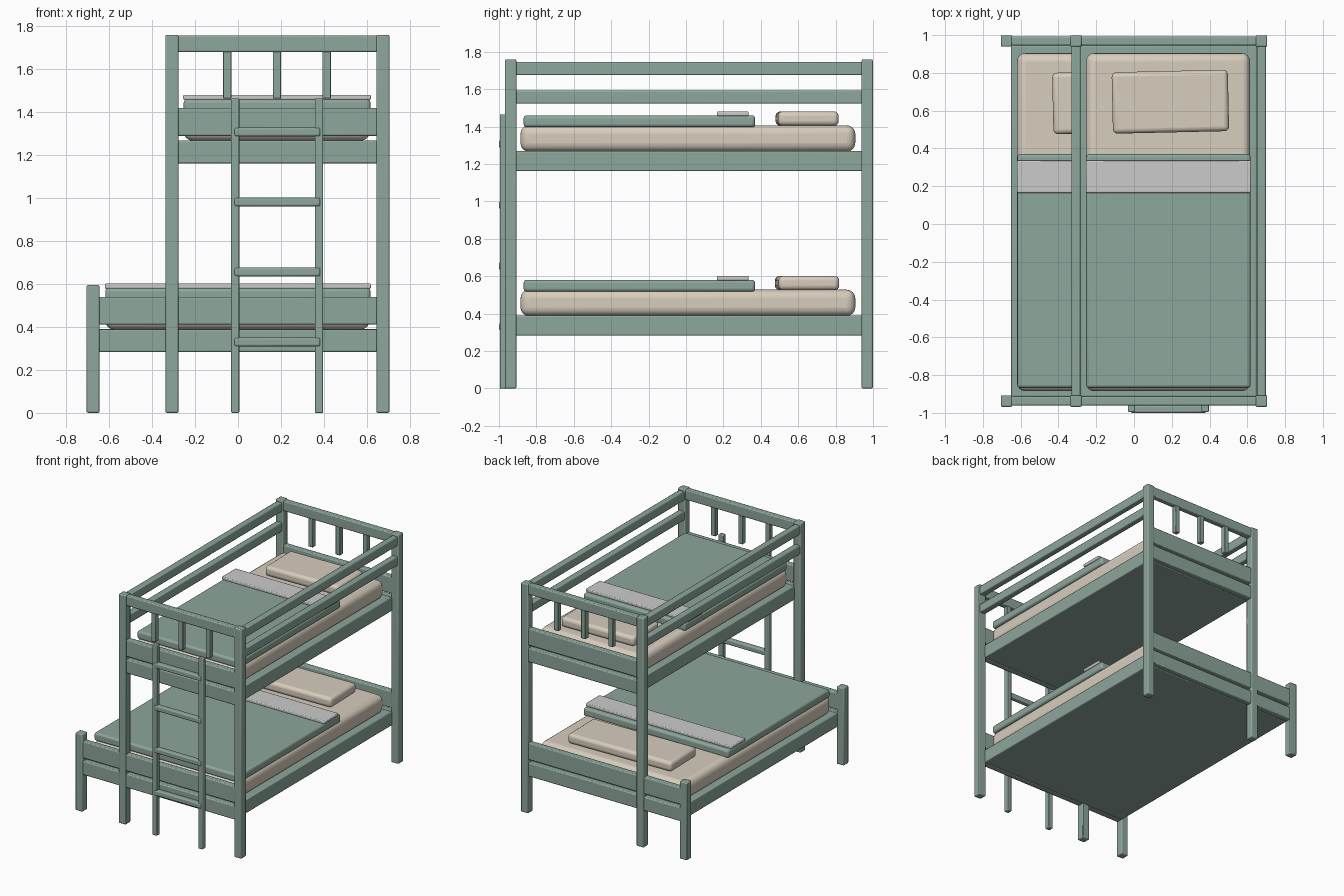
import bpy, math

if "Cube" in bpy.data.objects:
    bpy.data.objects.remove(bpy.data.objects["Cube"])


def material(name, rgb):
    m = bpy.data.materials.new(name)
    m.diffuse_color = (*rgb, 1)
    m.use_nodes = True
    m.node_tree.nodes["Principled BSDF"].inputs["Base Color"].default_value = m.diffuse_color
    return m


GREEN = material("sage_paint", (0.27, 0.385, 0.33))
CREAM = material("cream_fabric", (0.68, 0.61, 0.51))
WHITE = material("white_sheet", (0.72, 0.72, 0.72))


def box(name, x, y, z, mat=GREEN, bevel=0.007, segs=2, turn=0):
    """Bevelled box from (min, max) ranges on each axis."""
    bpy.ops.mesh.primitive_cube_add(size=1, location=[sum(r) / 2 for r in (x, y, z)])
    o = bpy.context.object
    o.name = name
    o.scale = [r[1] - r[0] for r in (x, y, z)]
    bpy.ops.object.transform_apply(location=False, rotation=False, scale=True)
    o.rotation_euler.z = math.radians(turn)
    b = o.modifiers.new("bevel", 'BEVEL')
    b.width, b.segments = bevel, segs
    o.data.materials.append(mat)
    bpy.ops.object.shade_smooth_by_angle(angle=math.radians(35))
    return o


ENDS = {"front": (-0.968, -0.907), "back": (0.939, 0.999)}
SPAN_Y = (-0.915, 0.945)

for end, (y0, y1) in ENDS.items():
    yr = (y0 + 0.007, y1 - 0.007)
    # Posts
    box(f"{end}_low_post", (-0.705, -0.645), (y0, y1), (0, 0.595))
    box(f"{end}_left_post", (-0.338, -0.277), (y0, y1), (0, 1.76))
    box(f"{end}_right_post", (0.644, 0.705), (y0, y1), (0, 1.76))
    # End boards, end rails and top rail
    for level, x0, z in (("lower", -0.65, 0.283), ("upper", -0.282, 1.162)):
        box(f"{end}_{level}_end_rail", (x0, 0.65), yr, (z, z + 0.106))
        box(f"{end}_{level}_end_board", (x0, 0.65), yr, (z + 0.128, z + 0.257))
    box(f"{end}_top_rail", (-0.282, 0.65), yr, (1.68, 1.757))
    # Hanging spindles
    yc = (y0 + y1) / 2
    for i, x in enumerate((-0.05, 0.182, 0.413)):
        box(f"{end}_spindle_{i + 1}", (x - 0.019, x + 0.019),
            (yc - 0.019, yc + 0.019), (1.463, 1.69), bevel=0.004)

# Guard rails along both sides of the upper bunk
for side, x in (("left", -0.308), ("right", 0.674)):
    for name, z0, z1 in (("upper", 1.675, 1.745), ("lower", 1.523, 1.592)):
        box(f"{side}_{name}_guard_rail", (x - 0.024, x + 0.024), SPAN_Y, (z0, z1))

# Bed bases and bedding
for level, x0, z, px in (("lower", -0.65, 0.283, (-0.43, 0.44)),
                         ("upper", -0.285, 1.162, (-0.115, 0.5))):
    box(f"{level}_bed_base", (x0, 0.65), SPAN_Y, (z, z + 0.107))
    m0 = x0 + 0.03
    box(f"{level}_mattress", (m0, 0.615), (-0.885, 0.905),
        (z + 0.105, z + 0.245), CREAM, 0.045, 4)
    box(f"{level}_blanket", (m0 + 0.002, 0.617), (-0.868, 0.37),
        (z + 0.235, z + 0.298), GREEN, 0.016, 3)
    box(f"{level}_folded_sheet", (m0, 0.619), (0.165, 0.335),
        (z + 0.295, z + 0.319), WHITE, 0.006, 2)
    box(f"{level}_pillow", px, (0.485, 0.81),
        (z + 0.243, z + 0.319), CREAM, 0.025, 4, turn=1.3)

# Ladder
for side, x in (("left", -0.013), ("right", 0.377)):
    box(f"ladder_{side}_stile", (x - 0.019, x + 0.019), (-0.995, -0.957), (0, 1.465), bevel=0.005)
for i in range(4):
    z = 0.33 + i * 0.326
    box(f"ladder_rung_{i + 1}", (-0.017, 0.383), (-1.0, -0.96), (z - 0.02, z + 0.02), bevel=0.009, segs=3)
